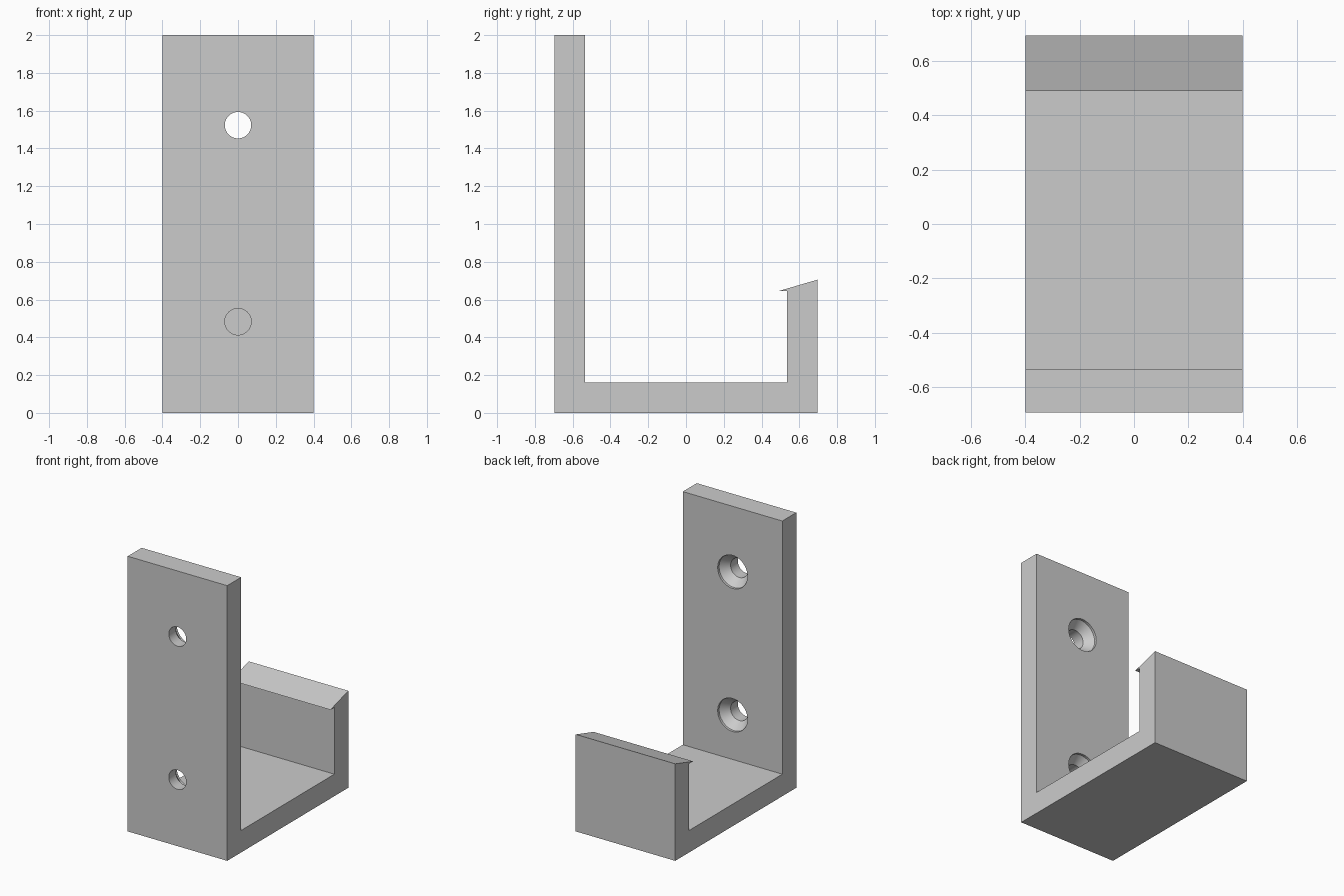
import bpy, bmesh, math
from mathutils import Matrix

if "Cube" in bpy.data.objects:
    bpy.data.objects.remove(bpy.data.objects["Cube"])

WIDTH = 0.8
grey = bpy.data.materials.new("light grey")
grey.diffuse_color = (0.6, 0.6, 0.6, 1)
grey.use_nodes = True
grey.node_tree.nodes["Principled BSDF"].inputs["Base Color"].default_value = grey.diffuse_color


def prism(name, profile):
    """Extrude a closed (y, z) profile across the width."""
    bm = bmesh.new()
    face = bm.faces.new([bm.verts.new((-WIDTH / 2, y, z)) for y, z in profile])
    out = bmesh.ops.extrude_face_region(bm, geom=[face])
    verts = [v for v in out["geom"] if isinstance(v, bmesh.types.BMVert)]
    bmesh.ops.translate(bm, verts=verts, vec=(WIDTH, 0, 0))
    return finish(name, bm)


def lathe(name, profile, z, sides=48):
    """Turned solid along y from (y, radius) rings."""
    bm = bmesh.new()
    rings = []
    for y, r in profile:
        rings.append([bm.verts.new((r * math.cos(a), y, z + r * math.sin(a)))
                      for a in (2 * math.pi * i / sides for i in range(sides))])
    for a, b in zip(rings, rings[1:]):
        for i in range(sides):
            j = (i + 1) % sides
            bm.faces.new((a[i], a[j], b[j], b[i]))
    bm.faces.new(rings[0])
    bm.faces.new(rings[-1])
    return finish(name, bm)


def finish(name, bm):
    bmesh.ops.recalc_face_normals(bm, faces=bm.faces)
    mesh = bpy.data.meshes.new(name)
    bm.to_mesh(mesh)
    bm.free()
    mesh.materials.append(grey)
    obj = bpy.data.objects.new(name, mesh)
    bpy.context.collection.objects.link(obj)
    return obj


# J-shaped bracket: tall wall plate, floor, short lip with a barbed top
bracket = prism("hook_bracket", [
    (-0.695, 0), (0.695, 0), (0.695, 0.705), (0.49, 0.645), (0.535, 0.645),
    (0.535, 0.16), (-0.535, 0.16), (-0.535, 2), (-0.695, 2)])

# Countersunk screw holes through the wall plate
for label, z in (("lower", 0.483), ("upper", 1.523)):
    cutter = lathe(label + "_screw_cutter", [
        (-0.75, 0.07), (-0.612, 0.07), (-0.552, 0.12), (-0.48, 0.12)], z)
    cutter.hide_render = True
    cutter.hide_viewport = True
    cut = bracket.modifiers.new(label + "_screw_hole", "BOOLEAN")
    cut.operation = "DIFFERENCE"
    cut.solver = "EXACT"
    cut.object = cutter

# Bake the holes, then smooth only their curved walls
bpy.context.view_layer.objects.active = bracket
bracket.select_set(True)
for mod in list(bracket.modifiers):
    bpy.ops.object.modifier_apply(modifier=mod.name)
bpy.ops.object.shade_smooth_by_angle(angle=math.radians(30))
for obj in list(bpy.data.objects):
    if obj.name.endswith("cutter"):
        bpy.data.objects.remove(obj)
